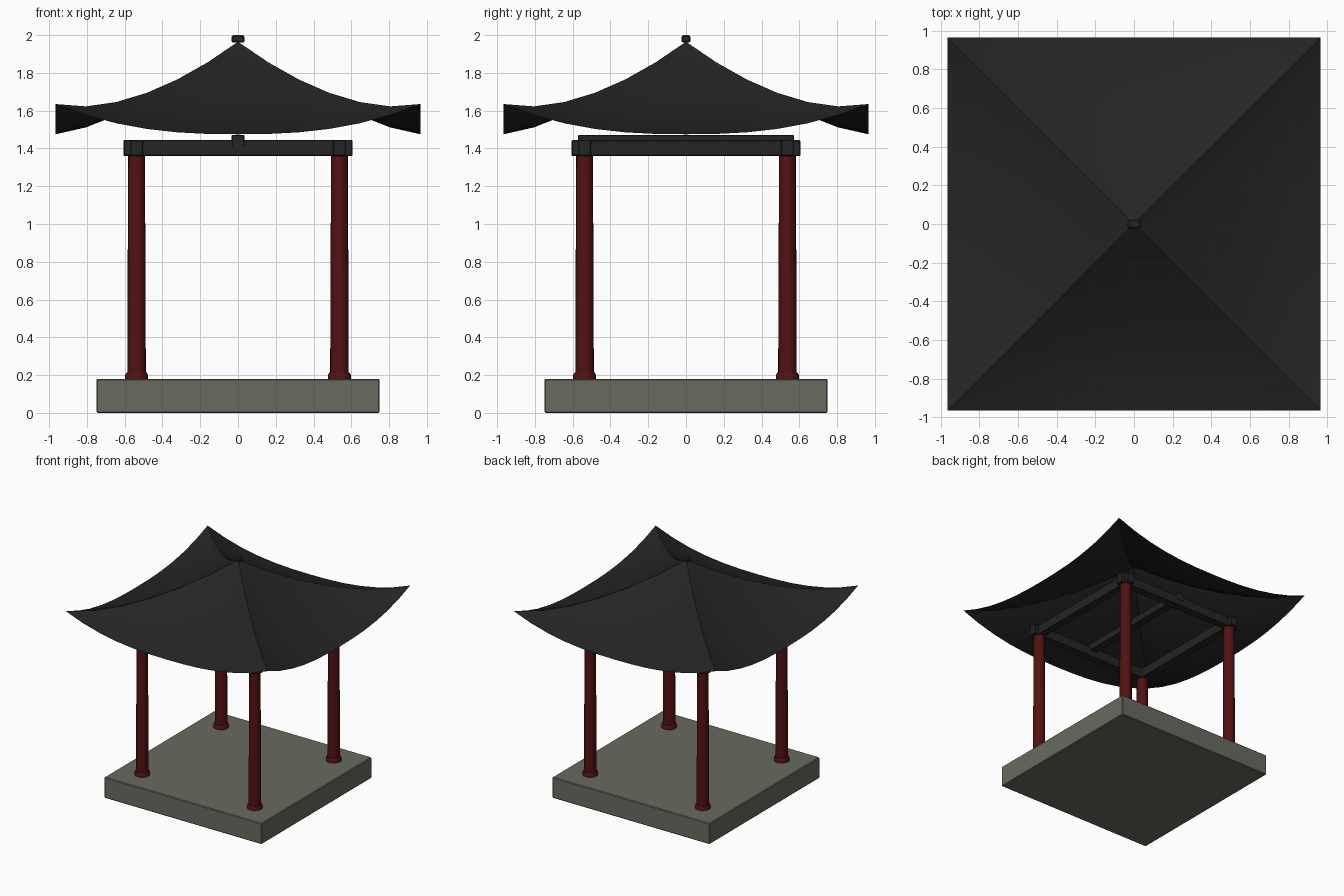
import bpy, bmesh, math

if "Cube" in bpy.data.objects:
    bpy.data.objects.remove(bpy.data.objects["Cube"])

def mat(name, c):
    m = bpy.data.materials.new(name)
    m.diffuse_color = (*c, 1)
    m.use_nodes = True
    m.node_tree.nodes["Principled BSDF"].inputs["Base Color"].default_value = m.diffuse_color
    return m

STONE = mat("grey green stone", (0.14, 0.145, 0.115))
RED = mat("dark red lacquer", (0.085, 0.006, 0.006))
TILE = mat("charcoal", (0.018, 0.018, 0.018))

def finish(name, bm, m, smooth=None):
    me = bpy.data.meshes.new(name)
    bmesh.ops.recalc_face_normals(bm, faces=bm.faces)
    bm.to_mesh(me)
    bm.free()
    ob = bpy.data.objects.new(name, me)
    bpy.context.collection.objects.link(ob)
    me.materials.append(m)
    if smooth:
        bpy.ops.object.select_all(action='DESELECT')
        ob.select_set(True)
        bpy.context.view_layer.objects.active = ob
        bpy.ops.object.shade_smooth_by_angle(angle=math.radians(smooth))
    return ob

def box(name, lo, hi, m, bevel=0.004):
    bm = bmesh.new()
    bmesh.ops.create_cube(bm, size=1)
    for v in bm.verts:
        v.co = [(a + b) / 2 + c * (b - a) for a, b, c in zip(lo, hi, v.co)]
    bmesh.ops.bevel(bm, geom=bm.edges[:], offset=bevel, segments=1, affect='EDGES')
    return finish(name, bm, m)

def lathe(name, x, y, profile, m, n=20):
    bm = bmesh.new()
    rings = [[bm.verts.new((x + r * math.cos(2 * math.pi * i / n),
                            y + r * math.sin(2 * math.pi * i / n), z))
              for i in range(n)] for r, z in profile]
    for a, b in zip(rings, rings[1:]):
        for i in range(n):
            j = (i + 1) % n
            bm.faces.new((a[i], a[j], b[j], b[i]))
    bm.faces.new(rings[0])
    bm.faces.new(rings[-1])
    return finish(name, bm, m, 35)

# Stone platform
box("platform", (-.75, -.75, 0), (.75, .75, .18), STONE, .006)

# Four columns with flared feet
P = .537
for sx, sn in ((-1, "left"), (1, "right")):
    for sy, yn in ((-1, "front"), (1, "back")):
        lathe(f"{yn}_{sn}_column", sx * P, sy * P,
              [(.049, .18), (.048, .6), (.046, 1.0), (.044, 1.37)], RED)
        lathe(f"{yn}_{sn}_column_foot", sx * P, sy * P,
              [(.061, .175), (.061, .2), (.053, .215)], RED)

# Ring beams crossing at the corners
for s, n in ((-1, "front"), (1, "back")):
    box(f"{n}_beam", (-.605, s * P - .033, 1.36), (.605, s * P + .033, 1.445), TILE)
for s, n in ((-1, "left"), (1, "right")):
    box(f"{n}_beam", (s * P - .033, -.605, 1.36), (s * P + .033, .605, 1.444), TILE)
# Central cross beam resting on the ring
box("cross_beam", (-.034, -.572, 1.41), (.034, .572, 1.472), TILE)

# Swept roof: four concave faces with lifted corners
E, NT, NU = .966, 6, 12
bm = bmesh.new()
for q in range(4):
    ca, sa = round(math.cos(q * math.pi / 2)), round(math.sin(q * math.pi / 2))
    grid = []
    for i in range(NT + 1):
        t = i / NT
        row = []
        for j in range(NU + 1):
            u = 2 * j / NU - 1
            x, y = u * t * E, -t * E
            z = 1.475 + .49 * (1 - t) ** 1.45 + .16 * t * t * abs(u) ** 2.5
            row.append(bm.verts.new((x * ca - y * sa, x * sa + y * ca, z)))
        grid.append(row)
    for a, b in zip(grid, grid[1:]):
        for j in range(NU):
            bm.faces.new((a[j], b[j], b[j + 1], a[j + 1]))
bmesh.ops.remove_doubles(bm, verts=bm.verts[:], dist=1e-4)
bmesh.ops.dissolve_degenerate(bm, dist=1e-4, edges=bm.edges[:])
finish("roof", bm, TILE, 25)

# Finial block
box("finial", (-.034, -.024, 1.96), (.034, .024, 2.0), TILE, .008)
